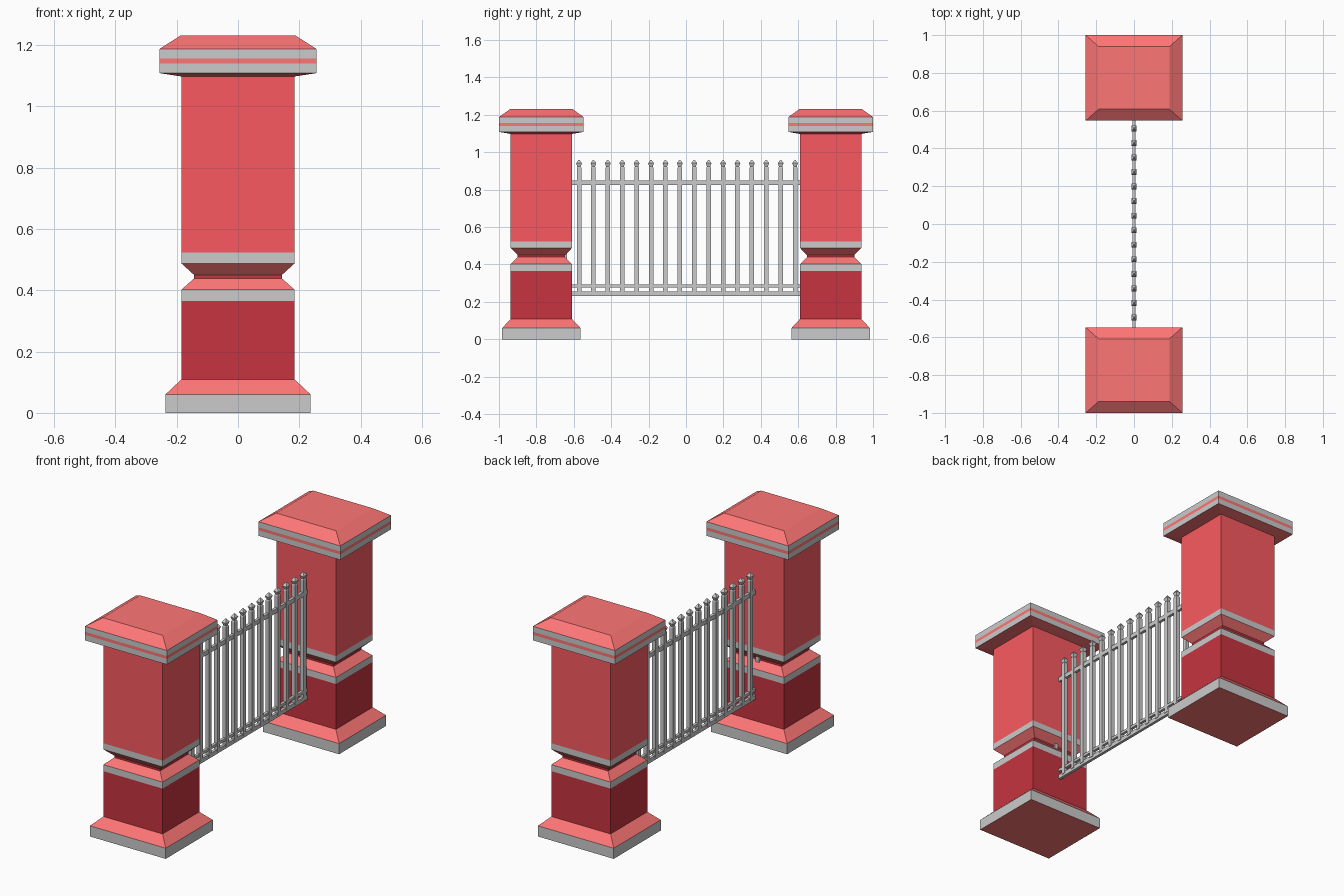
import bpy, bmesh

if "Cube" in bpy.data.objects:
    bpy.data.objects.remove(bpy.data.objects["Cube"])


def material(name, rgb):
    m = bpy.data.materials.new(name)
    m.diffuse_color = (*rgb, 1)
    m.use_nodes = True
    m.node_tree.nodes["Principled BSDF"].inputs["Base Color"].default_value = m.diffuse_color
    return m


MATS = [material("grey_stone", (0.8, 0.8, 0.8)),
        material("red_body", (0.955, 0.102, 0.117)),
        material("dark_red_plinth", (0.565, 0.034, 0.05)),
        material("pink_trim", (1.0, 0.18, 0.18))]
GREY, RED, DARK, PINK = range(4)


def loft(bm, profile, centre=(0, 0), y_scale=1.0, bands=None, caps=(0, 0)):
    """Stack rectangular rings of (half width, z) and skin them."""
    rings = []
    for w, z in profile:
        rings.append([bm.verts.new((centre[0] + sx * w, centre[1] + sy * w * y_scale, z))
                      for sx, sy in ((-1, -1), (1, -1), (1, 1), (-1, 1))])
    for i, (a, b) in enumerate(zip(rings, rings[1:])):
        for k in range(4):
            n = (k + 1) % 4
            f = bm.faces.new((a[k], a[n], b[n], b[k]))
            f.material_index = bands[i] if bands else GREY
    bm.faces.new(rings[0][::-1]).material_index = caps[0]
    bm.faces.new(rings[-1]).material_index = caps[1]


def finish(bm, name, mats):
    me = bpy.data.meshes.new(name)
    bm.to_mesh(me)
    bm.free()
    for m in mats:
        me.materials.append(m)
    ob = bpy.data.objects.new(name, me)
    bpy.context.collection.objects.link(ob)
    return ob


# Pillars: half width, height and the colour of the band above each ring
PILLAR = [(0.237, 0.0, GREY), (0.237, 0.06, PINK), (0.185, 0.109, DARK),
          (0.185, 0.365, GREY), (0.185, 0.402, PINK), (0.143, 0.439, DARK),
          (0.143, 0.45, PINK), (0.185, 0.488, GREY), (0.185, 0.523, RED),
          (0.185, 1.098, PINK), (0.256, 1.109, GREY), (0.256, 1.14, PINK),
          (0.256, 1.157, GREY), (0.256, 1.188, PINK), (0.187, 1.232, PINK)]
for name, y in (("front_pillar", -0.7735), ("back_pillar", 0.7735)):
    bm = bmesh.new()
    loft(bm, [p[:2] for p in PILLAR], (0, y), 0.885,
         [p[2] for p in PILLAR], (PINK, PINK))
    finish(bm, name, MATS)

# Horizontal rails, their ends buried in the pillars
for name, z0, z1 in (("bottom_rail", 0.232, 0.256), ("lower_rail", 0.277, 0.292),
                     ("top_rail", 0.826, 0.85)):
    bm = bmesh.new()
    loft(bm, [(0.008, z0), (0.008, z1)], y_scale=0.66 / 0.008)
    finish(bm, name, MATS[:1])

# Pickets with pointed finials
bm = bmesh.new()
for i in range(-1, 17):
    y = -0.572 + i * 0.077
    loft(bm, [(0.011, 0.245), (0.011, 0.918), (0.008, 0.924),
              (0.014, 0.942), (0.002, 0.96)], (0, y), 1.1)
finish(bm, "fence_pickets", MATS[:1])
